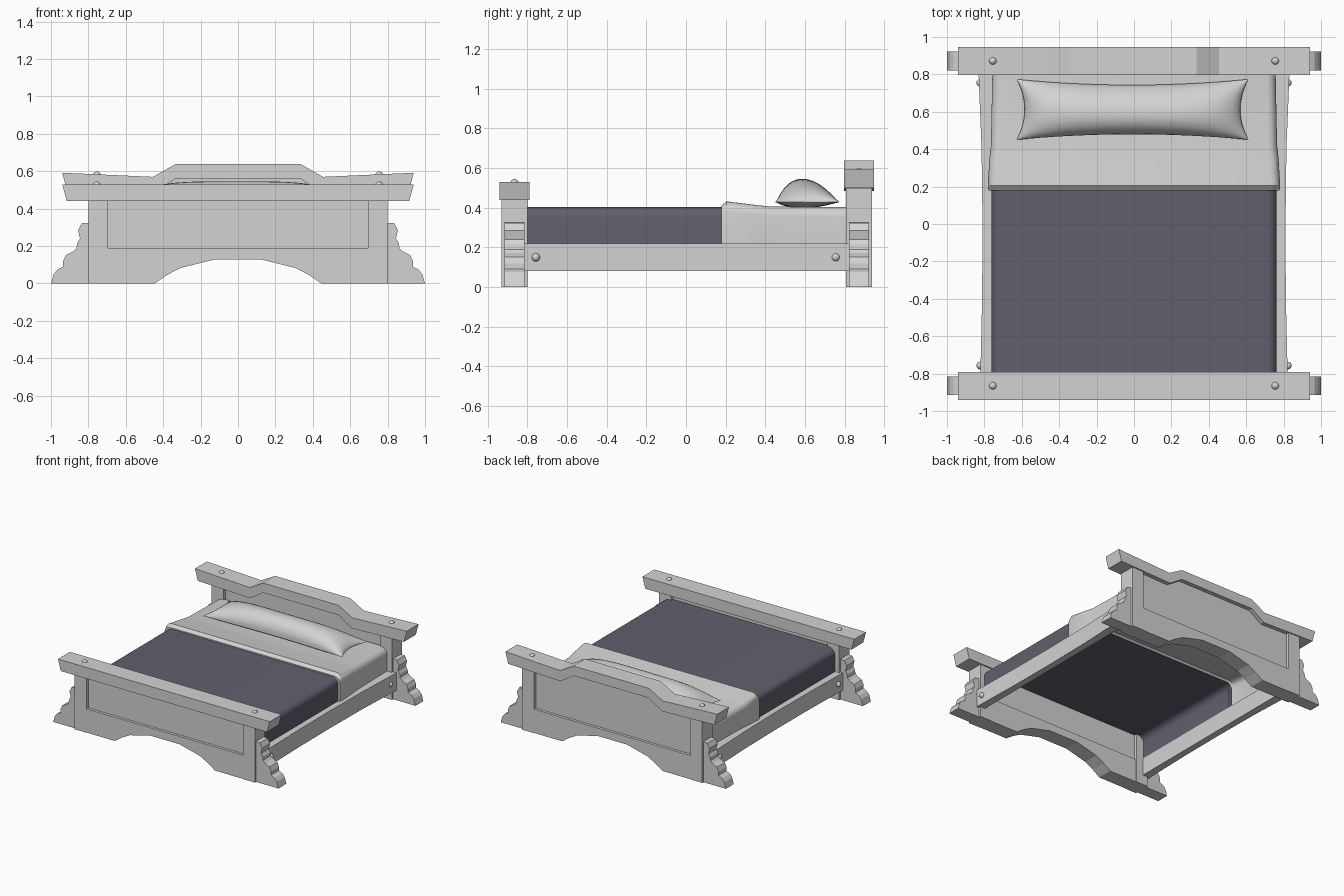
import bpy, bmesh, math
from mathutils import Matrix

if "Cube" in bpy.data.objects:
    bpy.data.objects.remove(bpy.data.objects["Cube"])


def material(name, rgb):
    m = bpy.data.materials.new(name)
    m.diffuse_color = (*rgb, 1)
    m.use_nodes = True
    m.node_tree.nodes["Principled BSDF"].inputs["Base Color"].default_value = m.diffuse_color
    return m


GREY = material("pale grey", (0.65, 0.65, 0.65))
PURPLE = material("dusky purple", (0.125, 0.115, 0.155))


def finish(name, bm, mat, smooth=None, recalc=True):
    if recalc:
        bmesh.ops.recalc_face_normals(bm, faces=bm.faces[:])
    me = bpy.data.meshes.new(name)
    bm.to_mesh(me)
    bm.free()
    me.materials.append(mat)
    ob = bpy.data.objects.new(name, me)
    bpy.context.collection.objects.link(ob)
    if smooth:
        bpy.ops.object.select_all(action='DESELECT')
        ob.select_set(True)
        bpy.context.view_layer.objects.active = ob
        bpy.ops.object.shade_smooth_by_angle(angle=math.radians(smooth))
    return ob


def prism(name, pts, lo, hi, axis='Y'):
    """Extrude a profile along Y (points are x,z) or Z (points are x,y)."""
    bm = bmesh.new()
    place = (lambda p: (p[0], lo, p[1])) if axis == 'Y' else (lambda p: (p[0], p[1], lo))
    f = bm.faces.new([bm.verts.new(place(p)) for p in pts])
    ext = bmesh.ops.extrude_face_region(bm, geom=[f])
    move = (0, hi - lo, 0) if axis == 'Y' else (0, 0, hi - lo)
    bmesh.ops.translate(bm, vec=move, verts=[v for v in ext['geom'] if isinstance(v, bmesh.types.BMVert)])
    return finish(name, bm, GREY)


def mirrored(pts):
    """Complete a half outline, given from the centre outwards."""
    return pts + [(-x, z) for x, z in reversed(pts)]


def bolt(name, loc):
    bm = bmesh.new()
    bmesh.ops.create_uvsphere(bm, u_segments=12, v_segments=8, radius=0.021,
                              matrix=Matrix.Translation(loc))
    finish(name, bm, GREY, 60)


# Profiles shared by both ends
SCROLL = [(.79, 0), (.79, .325), (.835, .322), (.855, .285), (.845, .24), (.86, .215),
          (.863, .19), (.88, .172), (.92, .152), (.935, .12), (.935, .09),
          (.965, .075), (.985, .05), (1, 0)]
APRON = mirrored([(.13, .127), (.31, .082), (.38, .045), (.445, 0), (.75, 0), (.75, .19)])


def bed_end(label, yc, post_top, panel, rail, bolt_z):
    prism(label + "_apron", APRON, yc - .062, yc + .062)
    prism(label + "_panel", panel, yc - .04, yc + .04)
    prism(label + "_top_rail", rail, yc - .075, yc + .075)
    for side, s in (("right", 1), ("left", -1)):
        prism(f"{label}_{side}_post", [(s * x, z) for x, z in
              ((.695, 0), (.8, 0), (.8, post_top), (.695, post_top))], yc - .065, yc + .065)
        prism(f"{label}_{side}_scroll_foot", [(s * x, z) for x, z in SCROLL], yc - .05, yc + .05)
        bolt(f"{label}_{side}_bolt", (s * .755, yc, bolt_z))


# Footboard: straight rail with slanted ends
bed_end("footboard", -.865, .45,
        mirrored([(.72, .17), (.72, .46)]),
        mirrored([(.915, .44), (.94, .53)]), .524)

# Headboard: rail with raised middle
bed_end("headboard", .872, .51,
        mirrored([(.72, .17), (.72, .51), (.44, .51), (.33, .57)]),
        mirrored([(.335, .56), (.45, .485), (.915, .50), (.94, .592), (.455, .57), (.335, .638)]),
        .578)

# Side rails, slightly wider at the ends
RAIL = [(.757, -.83), (.822, -.83), (.812, -.4), (.81, 0), (.815, .4), (.832, .83), (.757, .83)]
for side, s in (("right", 1), ("left", -1)):
    prism(side + "_side_rail", [(s * x, y) for x, y in RAIL], .08, .22, 'Z')
    for y in (-.757, .755):
        bolt(side + "_side_rail_bolt", (s * .822, y, .15))


def draped(name, sections, mat, bottom):
    """Open shell lofted along Y; each section is (y, half width, top, corner radius)."""
    bm = bmesh.new()
    rows = []
    for y, w, top, r in sections:
        half = [(w, bottom)]
        for i in range(7):
            a = math.pi / 2 * i / 6
            half.append((w - r + r * math.cos(a), top - r + r * math.sin(a)))
        outline = half + [(-x, z) for x, z in reversed(half)]
        rows.append([bm.verts.new((x, y, z)) for x, z in outline])
    for a, b in zip(rows, rows[1:]):
        for i in range(len(a) - 1):
            bm.faces.new((a[i], b[i], b[i + 1], a[i + 1]))
    bm.normal_update()
    if sum(f.normal.z * f.calc_area() for f in bm.faces) < 0:
        bmesh.ops.reverse_faces(bm, faces=bm.faces[:])
    return finish(name, bm, mat, 35, recalc=False)


# Bedding: blanket, and sheet with its turned-over fold
draped("blanket", [(-.82, .762, .403, .05), (.21, .762, .403, .05)], PURPLE, .2)
draped("sheet", [(.18, .757, .398, .05), (.18, .778, .412, .05), (.205, .782, .432, .05),
                 (.36, .772, .413, .05), (.42, .765, .406, .05), (.82, .757, .403, .05)], GREY, .2)

# Pillow: two domed grids joined along a pinched outline
bm = bmesh.new()
NU, NV = 32, 16
for height in (.118, -.03):
    grid = []
    for i in range(NU + 1):
        u = -math.cos(math.pi * i / NU)
        row = []
        for j in range(NV + 1):
            v = -math.cos(math.pi * j / NV)
            f = max(0, (1 - u ** 4) * (1 - v * v)) ** .6
            x = -.008 + u * .62 * (1 - .07 * (1 - v * v))
            y = .612 + v * .162 * (1 - .19 * (1 - u * u)) - .025 * f
            row.append(bm.verts.new((x, y, .428 + height * f)))
        grid.append(row)
    for i in range(NU):
        for j in range(NV):
            bm.faces.new((grid[i][j], grid[i + 1][j], grid[i + 1][j + 1], grid[i][j + 1]))
bmesh.ops.remove_doubles(bm, verts=bm.verts[:], dist=.0002)
finish("pillow", bm, GREY, 60)
